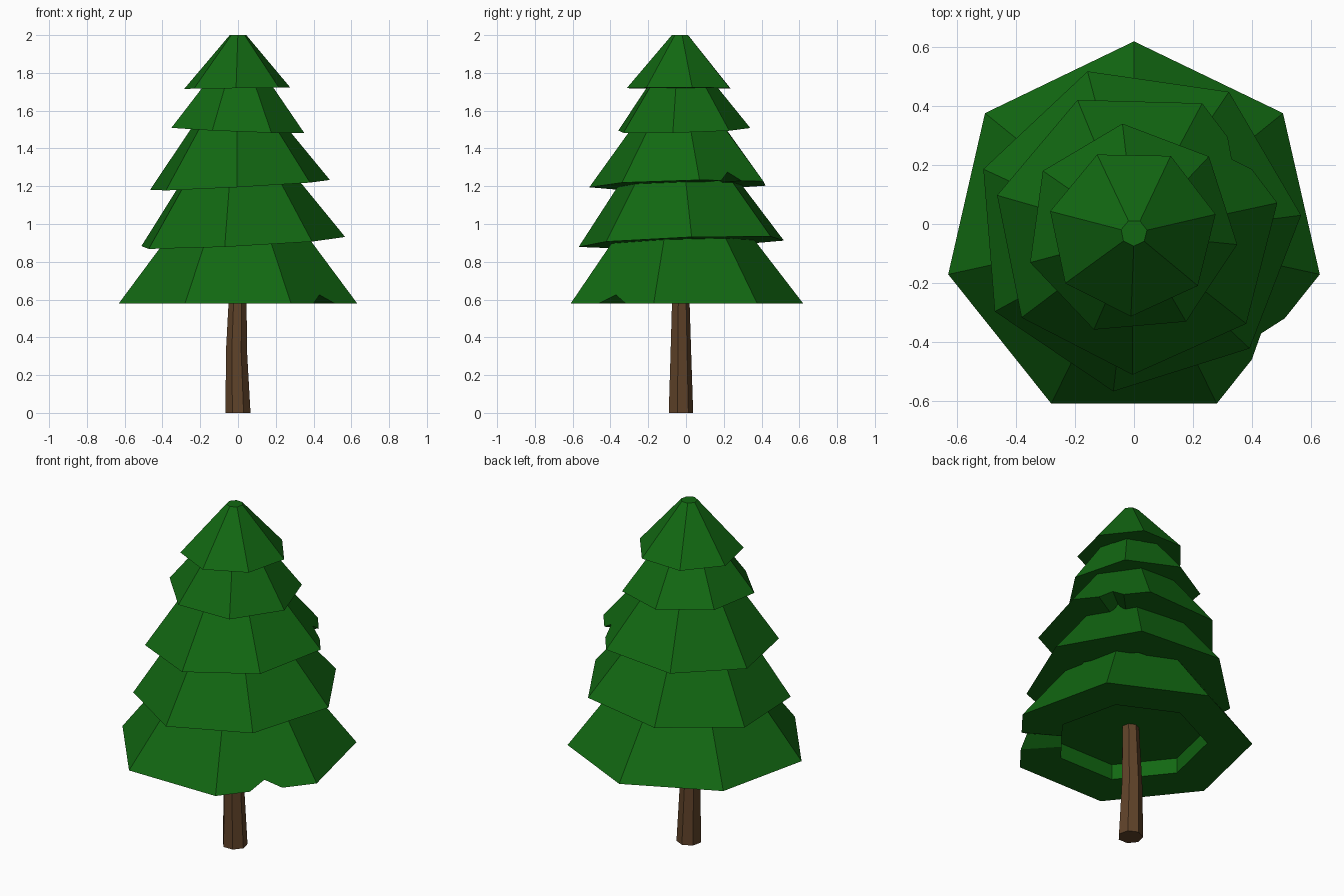
import bpy, bmesh, math
from mathutils import Vector

if "Cube" in bpy.data.objects:
    bpy.data.objects.remove(bpy.data.objects["Cube"])

SIDES = 7


def material(name, color):
    mat = bpy.data.materials.new(name)
    mat.diffuse_color = (*color, 1)
    mat.use_nodes = True
    mat.node_tree.nodes["Principled BSDF"].inputs["Base Color"].default_value = mat.diffuse_color
    return mat


GREEN = material("needles", (0.006, 0.14, 0.006))
BROWN = material("bark", (0.115, 0.055, 0.022))


def ring(cx, cy, z, r, phase):
    steps = [math.radians(phase) + math.tau * k / SIDES for k in range(SIDES)]
    return [Vector((cx + r * math.cos(a), cy + r * math.sin(a), z)) for a in steps]


def finish(bm, name, mat):
    bmesh.ops.recalc_face_normals(bm, faces=bm.faces)
    mesh = bpy.data.meshes.new(name)
    bm.to_mesh(mesh)
    bm.free()
    mesh.materials.append(mat)
    obj = bpy.data.objects.new(name, mesh)
    bpy.context.collection.objects.link(obj)


def bridge(bm, a, b):
    n = len(a)
    for i in range(n):
        j = (i + 1) % n
        bm.faces.new((a[i], a[j], b[j], b[i]))


def branch_tier(name, center, z, r, phase, tilt, top_z, top_r, notch=None):
    """Tapered skirt with a recessed underside and an optional groove in one side."""
    bm = bmesh.new()
    cx, cy = center
    depth, rise = 0.09, 0.045
    rim = ring(cx, cy, z, r, phase)
    hole = ring(cx, cy, z, r * 0.63, phase)
    for v in rim + hole:
        v.z += tilt[0] * (v.x - cx) + tilt[1] * (v.y - cy)
    top = [bm.verts.new(v) for v in ring(0, -0.03, top_z, top_r, phase)]
    outer, inner, spans = [], [], []
    for k in range(SIDES):
        n = (k + 1) % SIDES
        spans.append(len(outer))
        outer.append(rim[k])
        inner.append(hole[k])
        if k == notch:
            for f, up in ((0.34, 0), (0.5, rise), (0.66, 0)):
                p = rim[k].lerp(rim[n], f)
                apex = (top[k].co + top[n].co) / 2
                outer.append(p.lerp(apex, up / (top_z - p.z)))
                inner.append(hole[k].lerp(hole[n], f) + Vector((0, 0, up)))
    ceiling = [bm.verts.new(hole[k] + Vector((0, 0, depth))) for k in range(SIDES)]
    outer = [bm.verts.new(v) for v in outer]
    inner = [bm.verts.new(v) for v in inner]
    bridge(bm, outer, inner)
    # sloping sides and recess walls
    for k in range(SIDES):
        n = (k + 1) % SIDES
        end = spans[n] if n else len(outer)
        ids = [i % len(outer) for i in range(spans[k], end + 1)]
        bm.faces.new([outer[i] for i in ids] + [top[n], top[k]])
        bm.faces.new([inner[i] for i in ids] + [ceiling[n], ceiling[k]])
    bm.faces.new(top)
    bm.faces.new(ceiling)
    finish(bm, name, GREEN)


# trunk: slightly bent seven-sided post
bm = bmesh.new()
rings = [[bm.verts.new(v) for v in ring(cx, -0.03, z, r, 90)]
         for cx, z, r in ((0, 0, 0.068), (-0.008, 0.33, 0.057), (0, 0.68, 0.046))]
for a, b in zip(rings, rings[1:]):
    bridge(bm, a, b)
bm.faces.new(rings[0])
bm.faces.new(rings[-1])
finish(bm, "trunk", BROWN)

# five branch tiers, bottom to top
branch_tier("branches_1", (0, -0.027), 0.58, 0.647, 90, (0, 0), 0.97, 0.35, notch=4)
branch_tier("branches_2", (0.01, -0.015), 0.902, 0.559, 4.6, (0.05, 0.035), 1.29, 0.275)
branch_tier("branches_3", (0.008, -0.024), 1.205, 0.488, 11.3, (0.055, 0.02), 1.58, 0.205, notch=0)
branch_tier("branches_4", (-0.008, -0.02), 1.498, 0.362, -7.9, (-0.04, 0.025), 1.80, 0.135)
branch_tier("branches_5", (-0.005, -0.026), 1.719, 0.288, 11.8, (0.012, 0), 2.0, 0.045)
